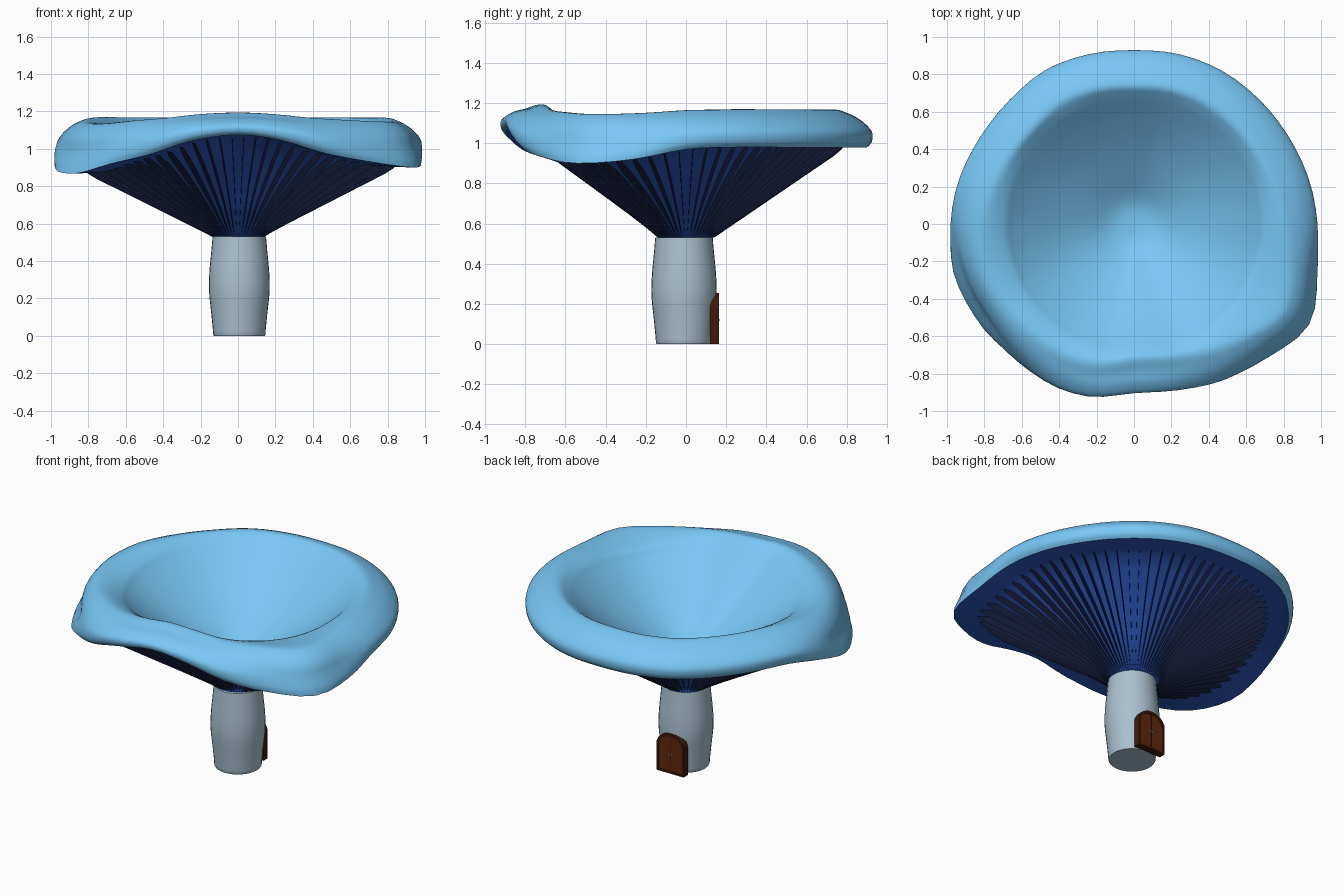
import bpy, bmesh
from math import sin, cos, pi, floor
from mathutils import Vector

if "Cube" in bpy.data.objects:
    bpy.data.objects.remove(bpy.data.objects["Cube"])

SEG = 72


def material(name, rgb):
    m = bpy.data.materials.new(name)
    m.diffuse_color = (*rgb, 1)
    m.use_nodes = True
    m.node_tree.nodes["Principled BSDF"].inputs["Base Color"].default_value = m.diffuse_color
    return m


SKY = material("sky_blue", (0.19, 0.57, 0.92))
BLUE = material("deep_blue", (0.026, 0.10, 0.52))
NAVY = material("navy", (0.006, 0.009, 0.035))
PALE = material("pale_grey_blue", (0.40, 0.53, 0.63))
WOOD = material("wood", (0.12, 0.02, 0.004))
DARK = material("dark_wood", (0.05, 0.011, 0.003))
METAL = material("metal", (0.3, 0.3, 0.3))


def add(name, verts, faces, mat, angle=None):
    me = bpy.data.meshes.new(name)
    me.from_pydata(verts, [], faces)
    bm = bmesh.new()
    bm.from_mesh(me)
    bmesh.ops.remove_doubles(bm, verts=bm.verts, dist=1e-5)
    bmesh.ops.recalc_face_normals(bm, faces=bm.faces)
    bm.to_mesh(me)
    bm.free()
    ob = bpy.data.objects.new(name, me)
    bpy.context.collection.objects.link(ob)
    me.materials.append(mat)
    if angle:
        bpy.ops.object.select_all(action='DESELECT')
        bpy.context.view_layer.objects.active = ob
        ob.select_set(True)
        bpy.ops.object.shade_smooth_by_angle(angle=angle)
    return ob


def catmull(a, b, c, d, t):
    return b + 0.5 * t * (c - a + t * (2 * a - 5 * b + 4 * c - d + t * (3 * (b - c) + d - a)))


def around(table, ang):
    n = len(table)
    u = (ang / (2 * pi) * n) % n
    i = floor(u)
    return catmull(*(table[(i + k) % n] for k in (-1, 0, 1, 2)), u - i)


def smooth_path(pts, steps=4):
    p = [Vector(q) for q in pts]
    out = []
    for i in range(len(p) - 1):
        for s in range(steps):
            out.append(catmull(p[max(i - 1, 0)], p[i], p[i + 1], p[min(i + 2, len(p) - 1)], s / steps))
    return out + [p[-1]]


def sweep(name, profile, mat, seg=SEG, angle=0.9, centre=(0, 0)):
    """Revolve a profile (r, z) that may change with the angle."""
    verts, faces = [], []
    for i in range(seg):
        a = 2 * pi * i / seg
        prof = profile(a)
        n = len(prof)
        verts += [(centre[0] + r * cos(a), centre[1] + r * sin(a), z) for r, z in prof]
        j = (i + 1) % seg
        faces += [(i * n + k, j * n + k, j * n + k + 1, i * n + k + 1) for k in range(n - 1)]
    return add(name, verts, faces, mat, angle)


# Rim radius and lower lip height every 15 degrees, from +x counter-clockwise
RIM = [.985, .965, .95, .945, .945, .94, .93, .94, .95, .94, .945, .965,
       .99, 1.0, .985, .975, .97, .955, .905, .92, .965, 1.02, 1.085, 1.025]
LIP = [.97, .98, .98, .98, .98, .98, .98, .98, .98, .98, .985, .985,
       .94, .88, .87, .92, .97, 1.045, 1.075, 1.045, .975, .93, .90, .92]


def cap_profile(a):
    R, lo = around(RIM, a), around(LIP, a)
    top = 1.166 + 0.28 * (lo - 0.975)
    h = top - lo
    flare = max(0, min(1, (.98 - lo) / .1))    # drooping parts of the lip flare out
    c = min(.70, R - .24)
    edge = top - .03
    bowl = [(0, .72), (c * .17, .735)] + [(c * t, .72 + (edge - .72) * s) for t, s in
                                         ((.4, .26), (.62, .5), (.8, .725), (.92, .89), (1, 1))]
    lip = [(R - .19, top), (R - .12, top - .02), (R - .055 - .015 * flare, top - .3 * h),
           (R - .005 - .045 * flare, lo + .42 * h), (R - .005 - .01 * flare, lo + .15 * h),
           (R - .028 + .028 * flare, lo)]
    return smooth_path(bowl + lip)


def gill_line(R, lo, t, lift=0):
    """Point on the straight gill edge from the stem to the rim."""
    return .14 + (R - .13 - .14) * t, .53 + (lo - .53) * t + lift


RECESS = [(0, 0), (.25, .035), (.5, .05), (.75, .055), (.9, .045), (1, .004)]


def underside_profile(a):
    R, lo = around(RIM, a), around(LIP, a)
    flare = max(0, min(1, (.98 - lo) / .1))
    return [(0, .53)] + [gill_line(R, lo, t, d) for t, d in RECESS] + [(R - .028 + .028 * flare, lo)]


# Cap and blue underside
sweep("cap_top", cap_profile, SKY, angle=1.2)
sweep("cap_underside", underside_profile, BLUE)

# Radial gill blades
verts, faces = [], []
GILLS = 72
BLADE = [(0, 0), (.5, 0), (.9, 0), (.96, .006), (.985, .02)] + [(t, d + .008) for t, d in RECESS[-2:0:-1]]
for i in range(GILLS):
    a = 2 * pi * (i + .5) / GILLS
    R, lo = around(RIM, a), around(LIP, a)
    n = len(verts)
    for t, d in BLADE:
        r, z = gill_line(R, lo, t, d)
        verts.append((r * cos(a), r * sin(a), z))
    faces.append(tuple(range(n, n + len(BLADE))))
add("gills", verts, faces, NAVY)

# Stem
STEM = smooth_path([(.141, .03), (.15, .12), (.162, .24), (.16, .34), (.15, .45), (.143, .53)])
STEM = [(0, 0), (.136, 0), (.14, .008)] + [tuple(p) for p in STEM] + [(0, .535)]
sweep("stem", lambda a: STEM, PALE, seg=32, angle=0.7, centre=(.007, -.01))


# Arched door on the back of the stem
def arch(w, z0, spring, top, n=12):
    pts = [(-w, z0), (w, z0)]
    return pts + [(w * cos(pi * k / n), spring + (top - spring) * sin(pi * k / n)) for k in range(n + 1)]


def slab(name, pts, y0, y1, mat):
    n = len(pts)
    verts = [(x, y, z) for y in (y0, y1) for x, z in pts]
    faces = [tuple(range(n)), tuple(range(n, 2 * n))]
    faces += [(k, (k + 1) % n, n + (k + 1) % n, n + k) for k in range(n)]
    return add(name, verts, faces, mat)


def ring(name, outer, inner, y0, y1, mat):
    n = len(outer)
    verts = [(x, y, z) for pts, y in ((outer, y0), (outer, y1), (inner, y1), (inner, y0)) for x, z in pts]
    faces = [(s * n + k, s * n + (k + 1) % n, (s + 1) % 4 * n + (k + 1) % n, (s + 1) % 4 * n + k)
             for s in range(4) for k in range(n)]
    return add(name, verts, faces, mat)


ring("door_frame", arch(.098, 0, .175, .255), arch(.084, .013, .172, .238), .12, .165, DARK)
slab("door_panel", arch(.087, .01, .173, .242), .12, .16, WOOD)
slab("door_seam", [(-.002, .015), (.002, .015), (.002, .236), (-.002, .236)], .15, .161, DARK)
for side in (-1, 1):
    bpy.ops.mesh.primitive_uv_sphere_add(segments=12, ring_count=8, radius=.006,
                                         location=(side * .01, .162, .12))
    knob = bpy.context.object
    knob.name = "door_knob_" + ("left" if side < 0 else "right")
    knob.data.materials.append(METAL)
    bpy.ops.object.shade_smooth()
